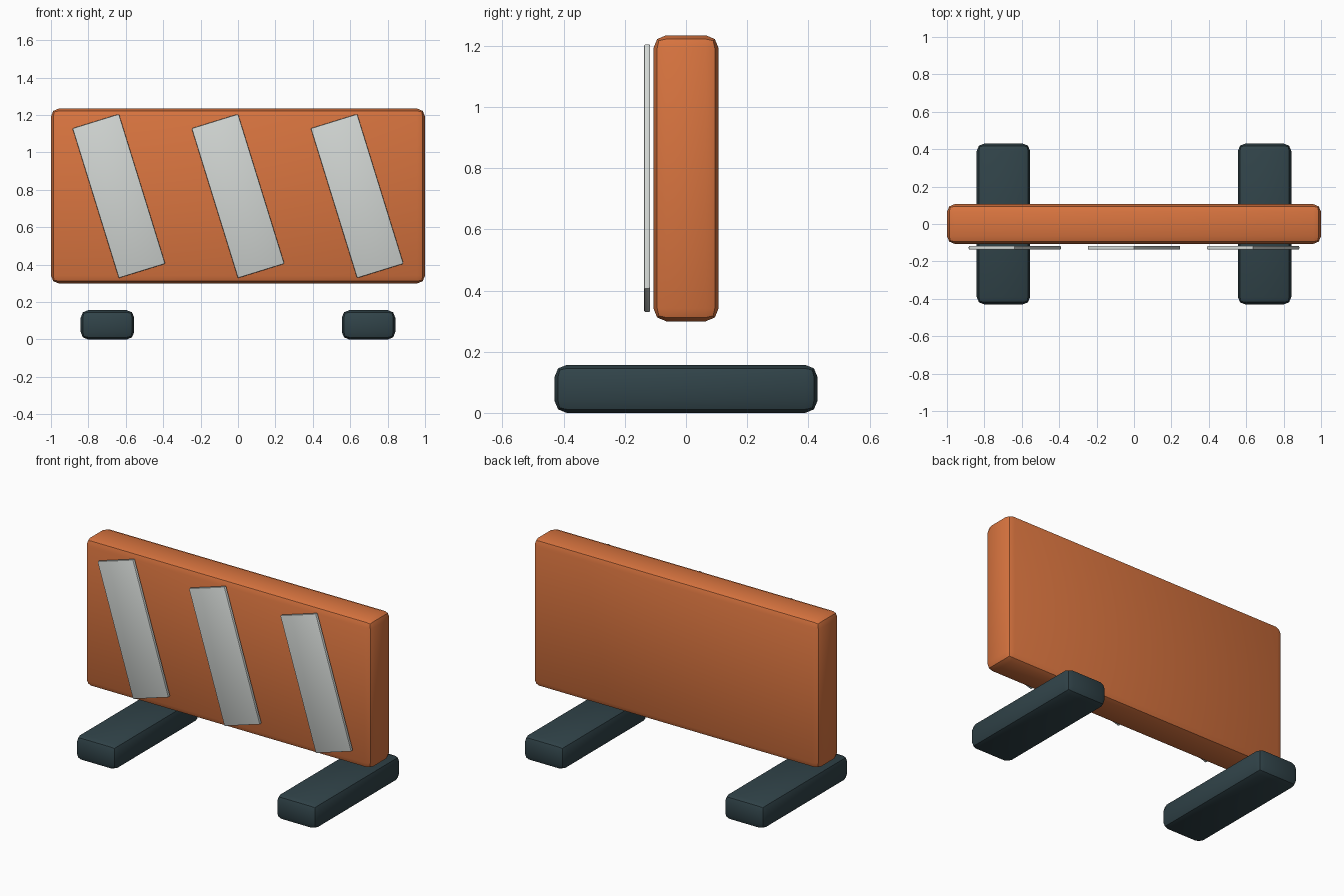
import bpy
import math

if "Cube" in bpy.data.objects:
    bpy.data.objects.remove(bpy.data.objects["Cube"])


def material(name, rgb):
    m = bpy.data.materials.new(name)
    m.diffuse_color = (*rgb, 1.0)
    m.use_nodes = True
    m.node_tree.nodes["Principled BSDF"].inputs["Base Color"].default_value = m.diffuse_color
    return m


orange = material("orange", (0.69, 0.175, 0.05))
slate = material("dark slate", (0.03, 0.056, 0.066))
pale = material("pale grey", (0.65, 0.68, 0.66))


def rounded_box(name, size, loc, mat, bevel, segments, tilt=0.0):
    bpy.ops.mesh.primitive_cube_add(size=1, location=loc)
    ob = bpy.context.object
    ob.name = name
    ob.scale = size
    bpy.ops.object.transform_apply(location=False, rotation=False, scale=True)
    ob.rotation_euler = (0, tilt, 0)
    ob.data.materials.append(mat)
    mod = ob.modifiers.new("Bevel", "BEVEL")
    mod.width = bevel
    mod.segments = segments
    bpy.ops.object.modifier_apply(modifier=mod.name)
    bpy.ops.object.shade_smooth_by_angle(angle=math.radians(35))
    return ob


# Barrier board
rounded_box("board", (2.0, 0.213, 0.935), (0, 0, 0.767), orange, 0.042, 2)

# Feet under each end
for side, sx in (("left", -1), ("right", 1)):
    rounded_box(f"{side}_foot", (0.286, 0.86, 0.157), (sx * 0.698, 0, 0.0785),
                slate, 0.04, 2)

# Slanted warning stripes standing just off the front face
for i, x in enumerate((-0.637, 0, 0.637)):
    rounded_box(f"stripe_{i + 1}", (0.26, 0.02, 0.838), (x, -0.127, 0.767),
                pale, 0.005, 2, tilt=-0.3)
